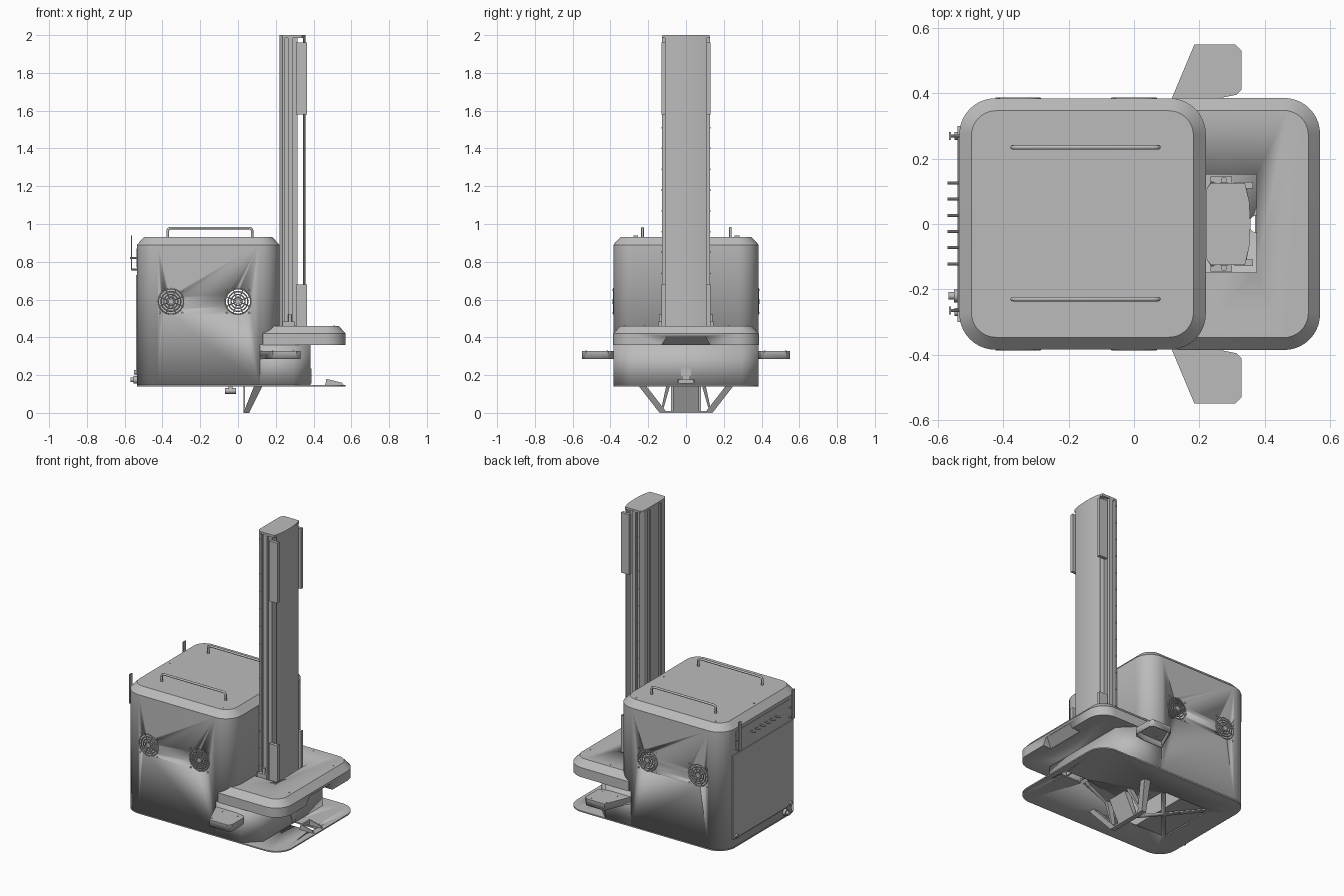
import bpy, bmesh, math
from mathutils import Vector

if "Cube" in bpy.data.objects:
    bpy.data.objects.remove(bpy.data.objects["Cube"])

grey = bpy.data.materials.new("plain grey")
grey.use_nodes = True
COL = (0.5, 0.5, 0.5, 1)
grey.diffuse_color = COL
grey.node_tree.nodes["Principled BSDF"].inputs["Base Color"].default_value = COL


def finish(name, bm, smooth=True):
    bmesh.ops.recalc_face_normals(bm, faces=bm.faces)
    me = bpy.data.meshes.new(name)
    bm.to_mesh(me)
    bm.free()
    me.materials.append(grey)
    ob = bpy.data.objects.new(name, me)
    bpy.context.collection.objects.link(ob)
    if smooth:
        activate(ob)
        bpy.ops.object.shade_smooth_by_angle(angle=math.radians(30))
    return ob


def activate(ob):
    bpy.ops.object.select_all(action='DESELECT')
    ob.select_set(True)
    bpy.context.view_layer.objects.active = ob


def loft(name, rings, bottom=True, top=True):
    """Skin a stack of point rings."""
    bm = bmesh.new()
    vs = [[bm.verts.new(p) for p in r] for r in rings]
    n = len(rings[0])
    for a, b in zip(vs, vs[1:]):
        for i in range(n):
            j = (i + 1) % n
            bm.faces.new((a[i], a[j], b[j], b[i]))
    if bottom:
        bm.faces.new(vs[0][::-1])
    if top:
        bm.faces.new(vs[-1])
    return finish(name, bm)


def prism(name, pts, z0, z1, **kw):
    return loft(name, [[(x, y, z) for x, y in pts] for z in (z0, z1)], **kw)


def rrect(x0, x1, y0, y1, r, rl=None, seg=10):
    """Rounded rectangle; rl is the radius of the two corners at x0."""
    rl = r if rl is None else rl
    pts = []
    for k, (sx, sy, q) in enumerate(((1, 1, r), (-1, 1, rl), (-1, -1, rl), (1, -1, r))):
        cx = x1 - q if sx > 0 else x0 + q
        cy = y1 - q if sy > 0 else y0 + q
        for i in range(seg + 1):
            a = math.pi / 2 * (k + i / seg)
            pts.append((cx + q * math.cos(a), cy + q * math.sin(a)))
    return pts


def box(name, x0, x1, y0, y1, z0, z1):
    return prism(name, [(x0, y0), (x1, y0), (x1, y1), (x0, y1)], z0, z1)


def rod(name, a, b, r, seg=16):
    a, b = Vector(a), Vector(b)
    bm = bmesh.new()
    bmesh.ops.create_cone(bm, cap_ends=True, segments=seg, radius1=r, radius2=r, depth=(b - a).length)
    rot = (b - a).to_track_quat('Z', 'Y').to_matrix().to_4x4()
    bmesh.ops.transform(bm, matrix=rot, verts=bm.verts)
    bmesh.ops.translate(bm, vec=(a + b) / 2, verts=bm.verts)
    return finish(name, bm)


def tube(name, pts, r, cyclic=False):
    cu = bpy.data.curves.new(name, 'CURVE')
    cu.dimensions = '3D'
    cu.bevel_depth, cu.bevel_resolution, cu.use_fill_caps = r, 2, True
    sp = cu.splines.new('POLY')
    sp.points.add(len(pts) - 1)
    for p, c in zip(sp.points, pts):
        p.co = (*c, 1)
    sp.use_cyclic_u = cyclic
    cu.materials.append(grey)
    ob = bpy.data.objects.new(name, cu)
    bpy.context.collection.objects.link(ob)
    return ob


def thicken(ob, t):
    m = ob.modifiers.new("shell", 'SOLIDIFY')
    m.thickness, m.offset = t, -1
    activate(ob)
    bpy.ops.object.modifier_apply(modifier=m.name)


def cut(ob, cutter):
    m = ob.modifiers.new("cut", 'BOOLEAN')
    m.operation, m.object, m.solver = 'DIFFERENCE', cutter, 'EXACT'
    activate(ob)
    bpy.ops.object.modifier_apply(modifier=m.name)
    bpy.data.objects.remove(cutter)


def at(pts, z):
    return [(x, y, z) for x, y in pts]


# Main cabinet: hollow shell with chamfered lid
outer = rrect(-.535, .22, -.385, .385, .11)
body = loft("cabinet", [at(outer, .147), at(outer, .89),
                        at(rrect(-.498, .182, -.347, .347, .075), .93)], bottom=False)
thicken(body, .008)
FANS = (-.355, 0)
for fx in FANS:
    cut(body, rod("fan_hole", (fx, -.5, .59), (fx, .5, .59), .068, 32))
box("equipment_box", -.48, -.2, -.34, .34, .16, .72)

# Fan grilles on both sides
for s in (-1, 1):
    for fx in FANS:
        y = s * .384
        for r in (.022, .037, .052, .067):
            tube("fan_ring", [(fx + r * math.cos(a * math.pi / 16), y, .59 + r * math.sin(a * math.pi / 16))
                              for a in range(32)], .0035, True)
        for k in range(4):
            a = math.pi * (k / 4 + .125)
            dx, dz = .067 * math.cos(a), .067 * math.sin(a)
            rod("fan_spoke", (fx - dx, y, .59 - dz), (fx + dx, y, .59 + dz), .003, 8)
        rod("fan_hub", (fx, y - .004, .59), (fx, y + .004, .59), .014)
        for i in (-1, 1):
            for k in (-1, 1):
                rod("fan_screw", (fx + i * .06, y, .59 + k * .06), (fx + i * .06, y + s * .004, .59 + k * .06), .005, 10)

# Lid handles
for y in (-.23, .235):
    tube("lid_handle", [(-.372, y, .925), (-.372, y, .966), (-.367, y, .975), (-.357, y, .978),
                        (.06, y, .978), (.07, y, .975), (.075, y, .966), (.075, y, .925)], .007)

# Rear panel, hooks, antennas and knobs
box("rear_panel", -.54, -.53, -.3, .3, .2, .73)
box("rear_strip", -.538, -.53, -.27, .27, .77, .87)
for i in range(6):
    y = -.122 + i * .0495
    rod("rear_pin", (-.53, y, .82), (-.572, y, .82), .005, 10)
for y in (-.265, .27):
    box("antenna", -.567, -.56, y - .012, y + .012, .755, .94)
    for z in (.76, .82):
        rod("antenna_mount", (-.53, y, z), (-.562, y, z), .005, 10)
rod("rear_knob", (-.53, -.22, .175), (-.552, -.22, .175), .02)
rod("rear_knob_cap", (-.55, -.22, .175), (-.568, -.22, .175), .012)
for y in (-.27, .27):
    rod("panel_latch", (-.535, y, .215), (-.55, y, .215), .012)

# Base plate with cable slot and braced windows
plate = prism("base_plate", rrect(-.535, .57, -.385, .385, .11), .139, .147)
cut(plate, prism("slot", rrect(.355, .53, -.026, .026, .02), .1, .2))
cx, cy, wx, wy, b = -.22, 0, .17, .2, .02
for s in (-1, 1):
    cut(plate, prism("window", [(cx + s * b, cy), (cx + s * wx, cy - wy + b), (cx + s * wx, cy + wy - b)], .1, .2))
    cut(plate, prism("window", [(cx, cy + s * b), (cx - wx + b, cy + s * wy), (cx + wx - b, cy + s * wy)], .1, .2))

# Front lower housing, open above and below
house = prism("front_housing", [(.05, -.3845), (.295, -.3845), (.385, -.295),
                                (.385, .295), (.295, .3845), (.05, .3845)], .147, .362, bottom=False, top=False)
thicken(house, .006)

# Front shelf with column opening and nose recess
edge = rrect(.13, .57, -.386, .386, .11, .004)
shelf = loft("front_shelf", [at(edge, .36), at(edge, .42),
                             at(rrect(.168, .534, -.348, .348, .075, .004), .46)])
cut(shelf, box("opening", .215, .375, -.148, .152, .3, .5))
cut(shelf, loft("nose", [[(.5, -.135, .35), (.6, -.135, .35), (.6, .135, .35), (.5, .135, .35)],
                         [(.565, -.1, .405), (.6, -.1, .405), (.6, .1, .405), (.565, .1, .405)]]))

# Column: channelled extrusion, front cover, cap and side covers
half = [(.22, .04), (.228, .04), (.228, .07), (.22, .07), (.22, .105), (.235, .127), (.25, .127), (.25, .113),
        (.264, .113), (.264, .127), (.29, .127), (.29, .11), (.315, .11)]
prism("column", half + [(x, -y) for x, y in half[::-1]], .4, 1.99)
front = [(.343, -.11), (.345, -.11), (.353, -.07), (.357, 0), (.353, .07), (.345, .11), (.343, .11)]
prism("column_front_cover", front, .4, 1.99)
prism("column_cap", [(.22, .105), (.235, .125), (.34, .125), (.353, .07), (.357, 0),
                     (.353, -.07), (.34, -.125), (.235, -.125), (.22, -.105)], 1.985, 2.0)
for s in (-1, 1):
    for z0, z1 in ((1.58, 1.96), (.4, .68)):
        box("column_side_cover", .308, .365, min(s * .109, s * .129), max(s * .109, s * .129), z0, z1)
    box("column_foot", .235, .30, min(s * .12, s * .145), max(s * .12, s * .145), .4, .485)
    rod("column_foot_bolt", (.275, s * .135, .48), (.275, s * .135, .52), .009)
    for k in range(14):
        z = .52 + k * .11
        rod("column_screw", (.24, s * .125, z), (.24, s * .13, z), .004, 8)

# Lid and shelf screws
for x, y, z in [(-.435, .325, .93), (-.435, -.325, .93), (.12, .325, .93), (.12, -.325, .93), (-.475, 0, .93),
                (.155, 0, .93), (.3, .325, .46), (.3, -.325, .46), (.51, .225, .46), (.51, -.22, .46)]:
    rod("cover_screw", (x, y, z - .004), (x, y, z + .002), .005, 10)

# Side trays, open below
for s in (-1, 1):
    p = [(.115, .383), (.185, .55), (.31, .55), (.33, .53), (.33, .412), (.314, .396), (.25, .383)]
    tray = prism("side_tray", [(x, s * y) for x, y in p], .285, .327, bottom=False)
    thicken(tray, .007)
    for x in (.185, .292):
        for y in (.418, .527):
            rod("tray_screw", (x, s * y, .32), (x, s * y, .329), .004, 8)

# Under-floor sensor bracket with splayed struts
XZ = [(.035, .004), (.06, .004), (.128, .142), (.085, .142)]
loft("sensor_block", [[(x, y, z) for x, z in XZ] for y in (-.068, .068)])
box("bracket_back", .028, .036, -.08, .08, 0, .142)
box("bracket_foot", .028, .06, -.14, .14, 0, .01)
for s in (-1, 1):
    loft("bracket_strut", [[(.028, s * .10, 0), (.058, s * .10, 0), (.058, s * .14, 0), (.028, s * .14, 0)],
                           [(.085, s * .21, .142), (.13, s * .21, .142), (.13, s * .25, .142), (.085, s * .25, .142)]])
    loft("bracket_web", [[(.03, s * .125, .002), (.055, s * .125, .002), (.055, s * .135, .002), (.03, s * .135, .002)],
                         [(.09, s * .085, .142), (.13, s * .085, .142), (.13, s * .105, .142), (.09, s * .105, .142)]])
rod("floor_plug", (-.07, 0, .117), (-.01, 0, .117), .016)
box("floor_plug_mount", -.05, -.03, -.012, .012, .115, .142)

# Small front bracket and sensor
loft("front_bracket", [[(x, y, z) for x, z in ((.46, .147), (.56, .147), (.55, .16), (.47, .18))] for y in (-.045, -.037)])
loft("front_bracket", [[(x, y, z) for x, z in ((.46, .147), (.56, .147), (.55, .16), (.47, .18))] for y in (.037, .045)])
box("front_bracket_bar", .465, .475, -.04, .04, .155, .178)
box("front_sensor", .37, .389, -.027, .027, .195, .235)
box("front_sensor_stem", .37, .388, -.015, .015, .155, .195)
